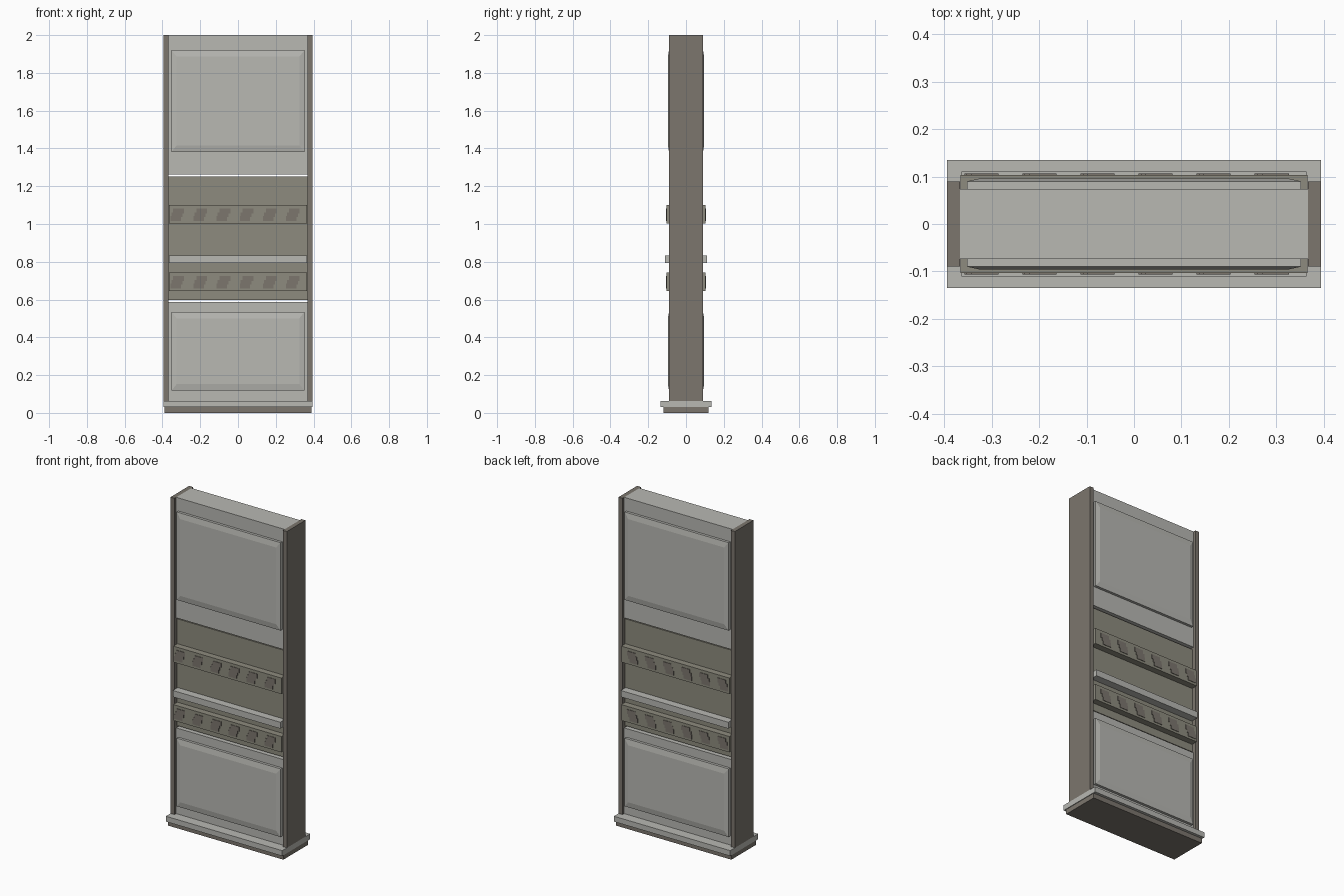
import bpy, bmesh

if "Cube" in bpy.data.objects:
    bpy.data.objects.remove(bpy.data.objects["Cube"])


def material(name, rgb):
    m = bpy.data.materials.new(name)
    m.diffuse_color = (*rgb, 1)
    m.use_nodes = True
    m.node_tree.nodes["Principled BSDF"].inputs["Base Color"].default_value = m.diffuse_color
    return m


STONE = material("light_stone", (0.48, 0.48, 0.45))
OLIVE = material("olive_stone", (0.27, 0.26, 0.21))
DARK = material("dark_trim", (0.20, 0.18, 0.155))


def finish(name, bm, mat):
    bmesh.ops.recalc_face_normals(bm, faces=bm.faces)
    me = bpy.data.meshes.new(name)
    bm.to_mesh(me)
    bm.free()
    me.materials.append(mat)
    ob = bpy.data.objects.new(name, me)
    bpy.context.collection.objects.link(ob)
    return ob


def loft(name, rings, mat):
    """Closed solid through matching rings of points."""
    bm = bmesh.new()
    loops = [[bm.verts.new(p) for p in r] for r in rings]
    for a, b in zip(loops, loops[1:]):
        for i in range(len(a)):
            j = (i + 1) % len(a)
            bm.faces.new((a[i], a[j], b[j], b[i]))
    bm.faces.new(loops[0])
    bm.faces.new(loops[-1])
    return finish(name, bm, mat)


def rect(x, z0, z1, y):
    return [(-x, y, z0), (x, y, z0), (x, y, z1), (-x, y, z1)]


def slab(name, x, y, z0, z1, mat):
    return loft(name, [rect(x, z0, z1, -y), rect(x, z0, z1, y)], mat)


# stepped base
slab("base_foot", 0.39, 0.118, 0, 0.03, DARK)
slab("base_plinth", 0.394, 0.135, 0.03, 0.063, STONE)

# wall core in three sections, separated by narrow gaps
slab("lower_wall", 0.367, 0.074, 0.063, 0.588, STONE)
slab("middle_wall", 0.367, 0.064, 0.598, 1.252, OLIVE)
slab("upper_wall", 0.367, 0.074, 1.262, 2.0, STONE)

# projecting bands and ledge
BANDS = ((0.645, 0.742), (1.002, 1.10))
slab("ledge", 0.364, 0.111, 0.793, 0.832, STONE)
for z0, z1 in BANDS:
    slab("ornament_band", 0.366, 0.103, z0, z1, OLIVE)

# side posts
for s in (-1, 1):
    ring = [(s * 0.367, -0.09), (s * 0.394, -0.09), (s * 0.394, 0.09), (s * 0.367, 0.09)]
    loft("side_post", [[(x, y, z) for x, y in ring] for z in (0.063, 2.0)], DARK)

# stepped S motif outline around its centre
MOTIF = [(-0.035, -0.033), (0.02, -0.033), (0.02, -0.012), (0.028, -0.012),
         (0.028, 0.006), (0.037, 0.006), (0.037, 0.033), (-0.02, 0.033),
         (-0.02, 0.012), (-0.03, 0.012), (-0.03, -0.006), (-0.035, -0.006)]

# raised panels and motifs on both faces
for s in (-1, 1):
    for z0, z1 in ((0.118, 0.535), (1.382, 1.92)):
        loft("raised_panel", [rect(0.352, z0, z1, s * 0.07),
                              rect(0.352, z0, z1, s * 0.09),
                              rect(0.325, z0 + 0.034, z1 - 0.034, s * 0.096)], STONE)
    for z0, z1 in BANDS:
        zc = (z0 + z1) / 2 - 0.002
        for i in range(6):
            xc = -0.323 + i * 0.1225
            loft("step_motif", [[(xc + x, s * y, zc + z) for x, z in MOTIF]
                                for y in (0.10, 0.106)], DARK)
